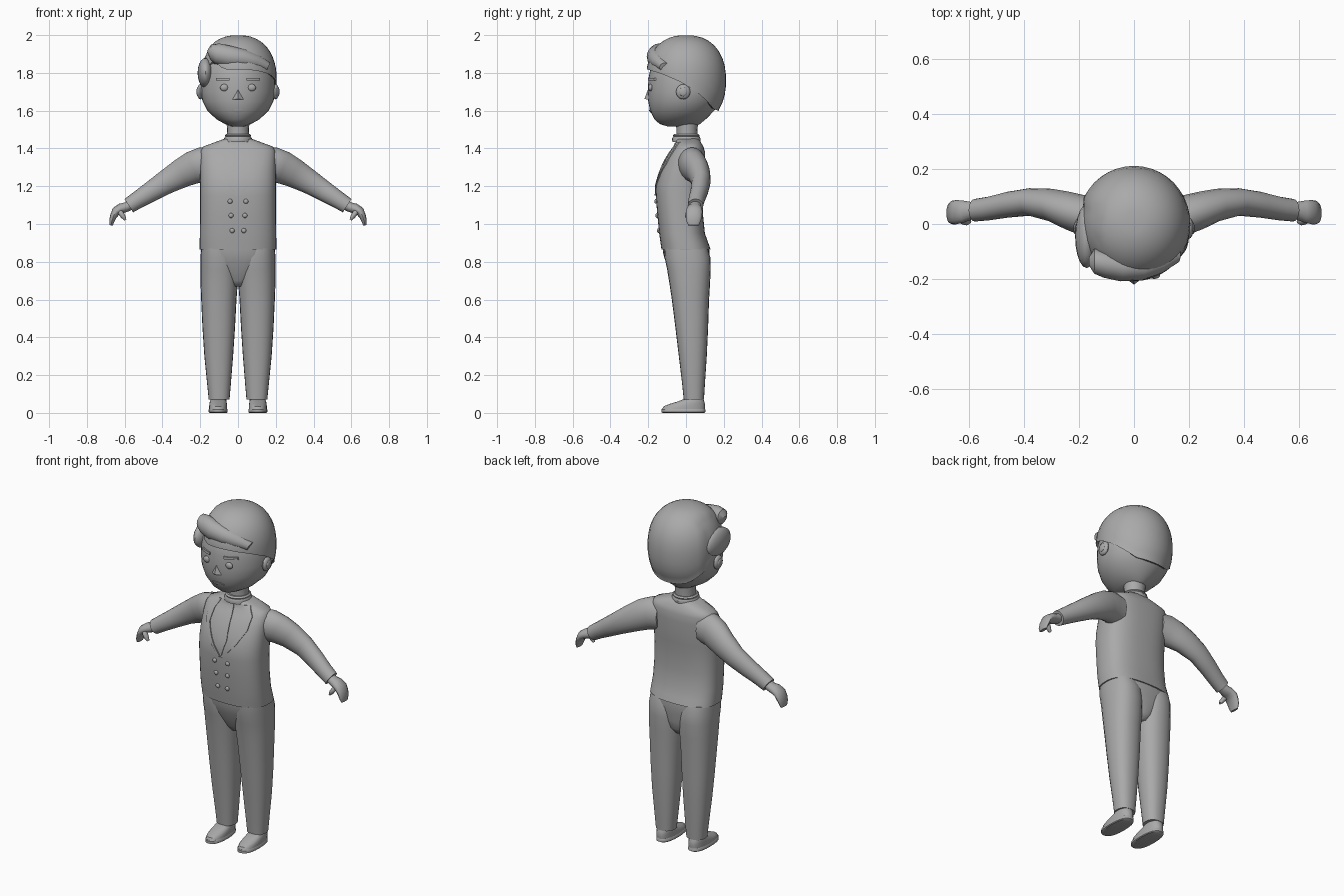
import bpy, bmesh, math
from mathutils import Vector
from mathutils.bvhtree import BVHTree

mat = bpy.data.materials.new("plain_grey")
mat.diffuse_color = (0.4, 0.4, 0.4, 1)


def spow(v, e):
    return math.copysign(abs(v) ** e, v)


def finish(name, bm, angle=40):
    bmesh.ops.recalc_face_normals(bm, faces=bm.faces)
    me = bpy.data.meshes.new(name)
    bm.to_mesh(me)
    tree = BVHTree.FromBMesh(bm)
    bm.free()
    ob = bpy.data.objects.new(name, me)
    bpy.context.collection.objects.link(ob)
    me.materials.append(mat)
    bpy.ops.object.select_all(action='DESELECT')
    ob.select_set(True)
    bpy.context.view_layer.objects.active = ob
    bpy.ops.object.shade_smooth_by_angle(angle=math.radians(angle))
    return ob, tree


def skin(name, rings, angle=40, caps=True):
    bm = bmesh.new()
    vs = [[bm.verts.new(p) for p in r] for r in rings]
    for a, b in zip(vs, vs[1:]):
        n = len(a)
        for i in range(n):
            bm.faces.new((a[i], a[(i + 1) % n], b[(i + 1) % n], b[i]))
    if caps:
        bm.faces.new(vs[0])
        bm.faces.new(vs[-1])
    return finish(name, bm, angle)


def stack(name, rows, cx=0, p=2, n=28, angle=40):
    """Horizontal rings: z, half width, front y, back y (optional centre x)."""
    rings = []
    for z, hx, yf, yb, *c in rows:
        x0 = c[0] if c else cx
        rings.append([(x0 + hx * spow(math.cos(a), 2 / p),
                       (yf + yb) / 2 + (yb - yf) / 2 * spow(math.sin(a), 2 / p), z)
                      for a in (math.tau * i / n for i in range(n))])
    return skin(name, rings, angle)


def tube(name, rows, n=16):
    """Rings across a path: x, y, z, radius across, radius along y."""
    pts = [Vector(r[:3]) for r in rows]
    rings = []
    for i, r in enumerate(rows):
        t = pts[min(i + 1, len(pts) - 1)] - pts[max(i - 1, 0)]
        t.y = 0
        u = Vector((0, 1, 0)).cross(t.normalized())
        rings.append([pts[i] + u * r[3] * math.cos(a) + Vector((0, r[4] * math.sin(a), 0))
                      for a in (math.tau * k / n for k in range(n))])
    return skin(name, rings)


def ball(name, c, r, n=16):
    bm = bmesh.new()
    bmesh.ops.create_uvsphere(bm, u_segments=n, v_segments=n // 2, radius=1)
    for v in bm.verts:
        v.co = Vector([c[k] + v.co[k] * r[k] for k in range(3)])
    return finish(name, bm)


def front(tree, x, z):
    hit = tree.ray_cast(Vector((x, -1, z)), Vector((0, 1, 0)))[0]
    return hit.y if hit else 0


def plate(name, tree, rows, s=1, lift=0.006, steps=4):
    """Thin panel laid on a front surface: rows of z, inner x, outer x."""
    bm = bmesh.new()
    fine = []
    for a, b in zip(rows, rows[1:]):
        fine += [[a[k] + (b[k] - a[k]) * j / 3 for k in range(3)] for j in range(3)]
    fine.append(rows[-1])
    grid = []
    for z, x0, x1 in fine:
        xs = [s * (x0 + (x1 - x0) * j / steps) for j in range(steps + 1)]
        grid.append([bm.verts.new((x, front(tree, x, z) - lift, z)) for x in xs])
    for a, b in zip(grid, grid[1:]):
        for j in range(steps):
            bm.faces.new((a[j], a[j + 1], b[j + 1], b[j]))
    bmesh.ops.recalc_face_normals(bm, faces=bm.faces)
    if sum(f.normal.y for f in bm.faces) > 0:
        bmesh.ops.reverse_faces(bm, faces=bm.faces)
    ext = bmesh.ops.extrude_face_region(bm, geom=bm.faces[:])
    for v in ext["geom"]:
        if isinstance(v, bmesh.types.BMVert):
            v.co.y += lift + 0.003
    return finish(name, bm)


# Torso with waistcoat
_, torso = stack("torso", [
    (.865, .203, -.13, .13), (.90, .203, -.135, .118), (.95, .202, -.142, .10),
    (1.05, .20, -.152, .09), (1.15, .20, -.16, .09), (1.21, .20, -.158, .095),
    (1.28, .20, -.138, .10), (1.34, .20, -.11, .10), (1.385, .198, -.082, .10),
    (1.41, .185, -.062, .092), (1.43, .13, -.055, .08), (1.452, .07, -.055, .065)],
    p=2.6, n=40, angle=60)

# Shirt front strip, tie and lapels
plate("tie", torso, [(1.43, -.012, .012), (1.38, -.022, .022), (1.25, -.03, .03), (1.16, -.004, .004)], lift=.005)
for s in (-1, 1):
    plate("lapel", torso, [(1.435, .075, .105), (1.39, .098, .14), (1.32, .105, .135),
                           (1.24, .065, .09), (1.15, .002, .012)], s)
    for x, z in ((.042, 1.12), (.037, 1.045), (.031, .965)):
        ball("button", (s * x, front(torso, s * x, z) - .002, z), (.013, .009, .013), 12)

# Neck and collar
stack("neck", [(1.42, .062, -.055, .065), (1.5, .057, -.05, .06), (1.57, .065, -.06, .07)], n=20)
stack("shirt_collar", [(1.435, .075, -.072, .075), (1.452, .074, -.074, .078), (1.462, .068, -.068, .072)], n=24)
stack("collar_band", [(1.458, .062, -.062, .066), (1.468, .07, -.07, .073), (1.476, .062, -.062, .066)], n=24)

# Head
_, head = stack("head", [
    (1.517, .035, -.10, .05), (1.53, .07, -.14, .075), (1.555, .115, -.168, .105),
    (1.60, .162, -.19, .15), (1.65, .188, -.20, .18), (1.70, .197, -.202, .195),
    (1.77, .195, -.199, .195), (1.84, .18, -.185, .18), (1.91, .13, -.14, .14),
    (1.95, .07, -.08, .08)], n=36, angle=70)

# Face details and ears
for s in (-1, 1):
    ball("eye", (s * .073, front(head, s * .073, 1.722) - .001, 1.722), (.022, .012, .019))
    plate("eyebrow", head, [(1.773, .045, .115), (1.759, .045, .117)], s, .009)
    ball("ear", (s * .2, -.015, 1.70), (.017, .038, .04))
    ball("ear_centre", (s * .214, -.015, 1.70), (.006, .022, .024), 12)
plate("upper_lip", head, [(1.607, -.018, .018), (1.598, -.042, .042)])
plate("lower_lip", head, [(1.597, -.038, .038), (1.589, -.018, .018)], lift=.004)
bm = bmesh.new()
ny = front(head, 0, 1.66)
pts = [bm.verts.new(p) for p in ((0, ny, 1.715), (-.032, ny + .004, 1.658), (.032, ny + .004, 1.658),
                                 (0, ny - .02, 1.662))]
for f in ((0, 1, 3), (0, 3, 2), (1, 2, 3), (0, 2, 1)):
    bm.faces.new([pts[i] for i in f])
finish("nose", bm)


# Hair cap, ending along a slanted hairline
def hairline(c, d):
    keys = [(-1, 1.825), (-.6, 1.80), (-.1, 1.755), (.3, 1.70), (.8, 1.615), (1, 1.605)]
    for (a, za), (b, zb) in zip(keys, keys[1:]):
        if d <= b:
            z = za + (zb - za) * max(0, d - a) / (b - a)
            break
    else:
        z = keys[-1][1]
    if d < -.3 and c < 0:
        z += .06 * math.exp(-((c + .7) / .22) ** 2)
    return z


N, M, P = 40, 12, 2.3
rings = []
for j in range(1, M + 4):
    ring = []
    for i in range(N):
        a = math.tau * i / N
        c, d = math.cos(a), math.sin(a)
        h = (hairline(c, d) - 1.76) / .24
        end = math.acos(spow(h, P / 2))
        th = end * min(j, M) / M
        r = spow(math.sin(th), 2 / P)
        k = (1, 1, .97, .92)[max(0, j - M)]
        x, y = .205 * r * c * k, .212 * r * d * k
        if x < -.135 and y < .08:
            x *= .95
        z = 1.76 + .24 * spow(math.cos(th), 2 / P) - (.006 if j == M + 1 else 0)
        ring.append((x, y, z))
    rings.append(ring)
skin("hair_cap", rings, 50)

# Swept fringe and the lower hair beside the parting
tube("fringe", [(.16, -.11, 1.83, .025, .03), (.10, -.135, 1.855, .04, .045), (.03, -.155, 1.875, .05, .05),
                (-.05, -.158, 1.888, .056, .05), (-.11, -.145, 1.902, .055, .05),
                (-.145, -.135, 1.91, .04, .045), (-.16, -.135, 1.905, .012, .02)])
ball("side_hair", (-.172, -.045, 1.80), (.042, .115, .08), 20)

# Arms, cuffs and hands
for s in (-1, 1):
    tube("sleeve", [(s * x, y, z, r, b) for x, y, z, r, b in (
        (.13, .03, 1.315, .085, .065), (.19, .032, 1.314, .093, .075), (.24, .048, 1.298, .087, .07),
        (.30, .068, 1.268, .077, .06), (.38, .08, 1.222, .064, .05), (.46, .07, 1.172, .054, .047),
        (.53, .056, 1.128, .046, .043), (.578, .05, 1.097, .042, .041))], 20)
    tube("palm", [(s * x, y, z, r, b) for x, y, z, r, b in (
        (.56, .05, 1.108, .028, .03), (.59, .048, 1.09, .026, .032), (.62, .045, 1.082, .027, .04),
        (.645, .043, 1.068, .024, .044), (.660, .042, 1.04, .018, .043),
        (.668, .04, 1.015, .014, .038), (.671, .04, .993, .008, .028))])
    tube("thumb", [(s * x, y, z, r, b) for x, y, z, r, b in (
        (.632, .03, 1.085, .012, .014), (.622, .015, 1.06, .014, .017),
        (.608, .01, 1.04, .013, .015), (.596, .01, 1.022, .006, .008))], 12)

# Trousers
stack("trouser_hips", [(.67, .03, -.045, .085), (.70, .07, -.065, .105), (.75, .125, -.088, .115),
                       (.80, .172, -.108, .12), (.84, .193, -.12, .125), (.875, .197, -.124, .122)],
      p=2.5, n=36, angle=60)
plate_src = None
for s in (-1, 1):
    stack("trouser_leg", [(z, (xo - xi) / 2, yf, yb, s * (xo + xi) / 2) for z, xi, xo, yf, yb in (
        (.07, .045, .155, -.012, .095), (.15, .038, .163, -.02, .10), (.30, .026, .178, -.038, .11),
        (.45, .016, .188, -.056, .117), (.60, .008, .195, -.075, .122), (.68, .002, .198, -.087, .127),
        (.76, .0, .199, -.10, .131), (.82, .004, .199, -.113, .13), (.87, .02, .195, -.115, .115))],
        p=2.3, n=24, angle=60)
    # Ankles and shoes
    stack("ankle", [(.04, .04, -.005, .085, s * .103), (.085, .042, -.005, .085, s * .103)], n=16)
    stack("shoe_sole", [(0, .046, -.122, .096), (.004, .05, -.13, .102), (.018, .05, -.13, .102),
                        (.022, .047, -.126, .099)], s * .105, 2.4, 24)
    stack("shoe_upper", [(.018, .048, -.127, .10), (.035, .048, -.118, .101), (.048, .046, -.085, .10),
                         (.060, .044, -.045, .097), (.072, .04, -.015, .092)], s * .105, 2.3, 24)
